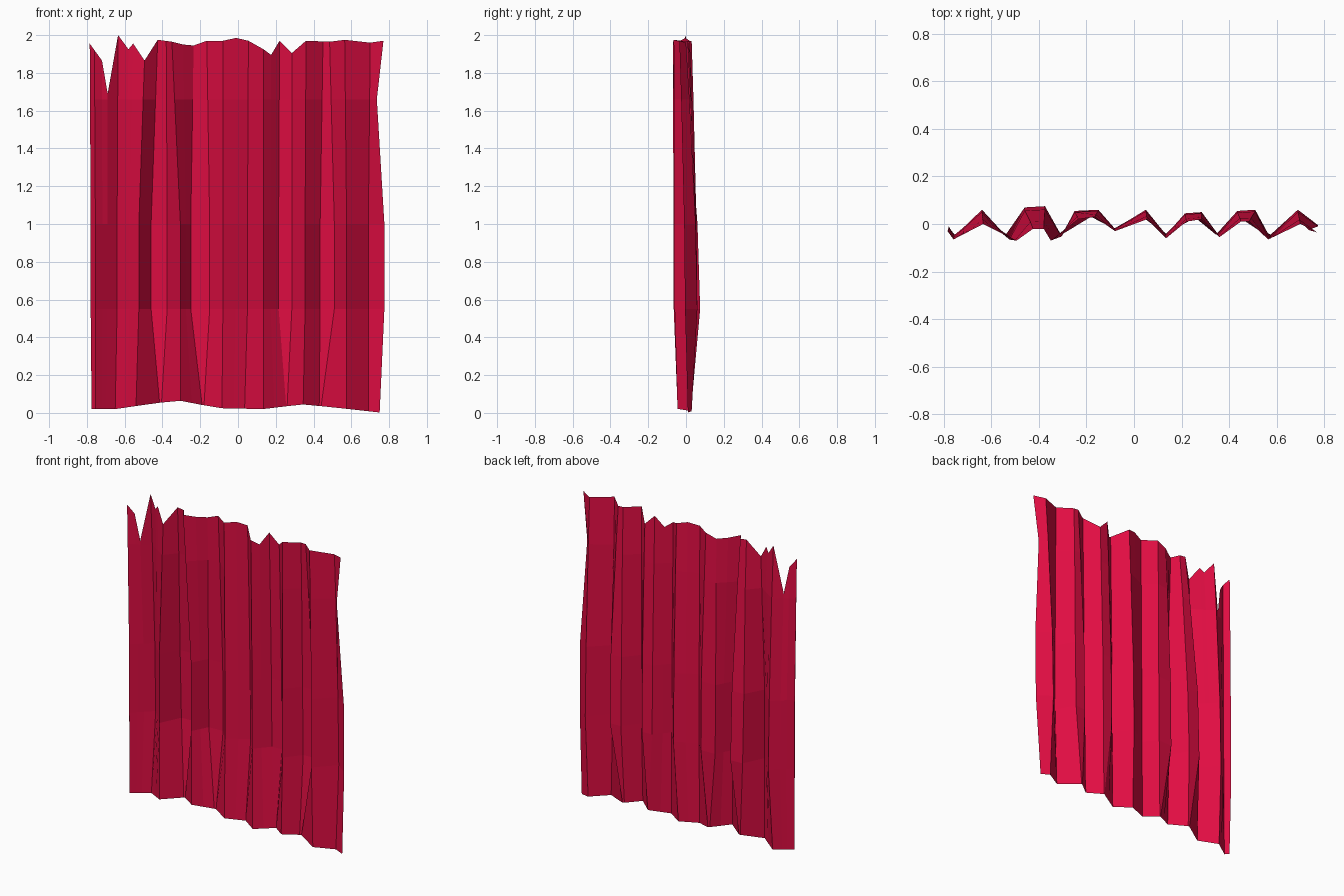
import bpy, bmesh

# Fold lines: x at top, middle, bottom; y at top, middle, bottom
FOLDS = [
    (-0.785, -0.78, -0.775, -0.03, -0.01, -0.02),
    (-0.76, -0.755, -0.755, -0.065, -0.05, -0.045),
    (-0.635, -0.64, -0.65, 0.0, 0.06, 0.03),
    (-0.495, -0.525, -0.54, -0.07, -0.065, -0.045),
    (-0.425, -0.46, -0.415, -0.02, 0.07, 0.03),
    (-0.38, -0.375, -0.405, -0.02, 0.075, 0.03),
    (-0.35, -0.305, -0.305, -0.07, -0.05, -0.045),
    (-0.235, -0.25, -0.19, 0.02, 0.055, 0.025),
    (-0.165, -0.15, -0.18, 0.03, 0.06, 0.03),
    (-0.08, -0.08, -0.085, -0.03, -0.02, -0.02),
    (0.055, 0.05, 0.035, 0.02, 0.06, 0.03),
    (0.135, 0.135, 0.135, -0.06, -0.045, -0.04),
    (0.22, 0.215, 0.255, 0.01, 0.045, 0.025),
    (0.285, 0.285, 0.26, 0.02, 0.05, 0.025),
    (0.36, 0.355, 0.345, -0.055, -0.045, -0.045),
    (0.45, 0.435, 0.43, 0.01, 0.055, 0.025),
    (0.485, 0.51, 0.44, 0.01, 0.06, 0.03),
    (0.565, 0.575, 0.575, -0.065, -0.06, -0.045),
    (0.70, 0.69, 0.69, 0.0, 0.06, 0.03),
    (0.77, 0.775, 0.75, -0.035, -0.005, 0.01),
]
# Torn top edge and wavy hem as (x, z)
TEAR = [(-0.785, 1.955), (-0.72, 1.865), (-0.69, 1.69), (-0.635, 2.0),
        (-0.58, 1.925), (-0.555, 1.955), (-0.495, 1.865), (-0.425, 1.975),
        (-0.35, 1.965), (-0.29, 1.95), (-0.235, 1.945), (-0.165, 1.97),
        (-0.08, 1.97), (-0.01, 1.985), (0.055, 1.97), (0.135, 1.925),
        (0.175, 1.895), (0.22, 1.97), (0.285, 1.905), (0.36, 1.97),
        (0.485, 1.965), (0.565, 1.975), (0.70, 1.96), (0.77, 1.97)]
HEM = [(-0.785, 0.02), (-0.65, 0.02), (-0.45, 0.05), (-0.31, 0.065),
       (-0.1, 0.025), (0.13, 0.02), (0.34, 0.045), (0.5, 0.03), (0.77, 0.0)]


def sample(table, x):
    """Piecewise linear lookup keyed on the first value of each row."""
    for a, b in zip(table, table[1:]):
        if x <= b[0] + 1e-6:
            t = (x - a[0]) / (b[0] - a[0])
            return [p + (q - p) * t for p, q in zip(a, b)]
    return list(table[-1])


def mix(a, b, t):
    return a + (b - a) * t


# Pleated cloth: one column per fold or tear point
bm = bmesh.new()
xs = sorted({row[0] for row in FOLDS} | {p[0] for p in TEAR})
columns = []
for x in xs:
    xt, xm, xb, yt, ym, yb = sample(FOLDS, x)
    zt = sample(TEAR, x)[1]
    zb = sample(HEM, xb)[1]
    t = (1.66 - 1.0) / (zt - 1.0)
    xn = 0.735 if x == xs[-1] else mix(xm, xt, t)   # notch in the right edge
    pts = [(xb, yb, zb), (xm, ym, 0.55), (xm, mix(ym, yt, 0.15), 1.0),
           (xn, mix(ym, yt, t), 1.66), (xt, yt, zt)]
    columns.append([bm.verts.new(p) for p in pts])
for a, b in zip(columns, columns[1:]):
    for i in range(4):
        bm.faces.new((a[i], b[i], b[i + 1], a[i + 1]))

mesh = bpy.data.meshes.new("curtain")
bm.to_mesh(mesh)
bm.free()
curtain = bpy.data.objects.new("curtain", mesh)
bpy.context.collection.objects.link(curtain)

# Crimson fabric
mat = bpy.data.materials.new("crimson_fabric")
mat.diffuse_color = (0.75, 0.004, 0.055, 1)
mesh.materials.append(mat)
